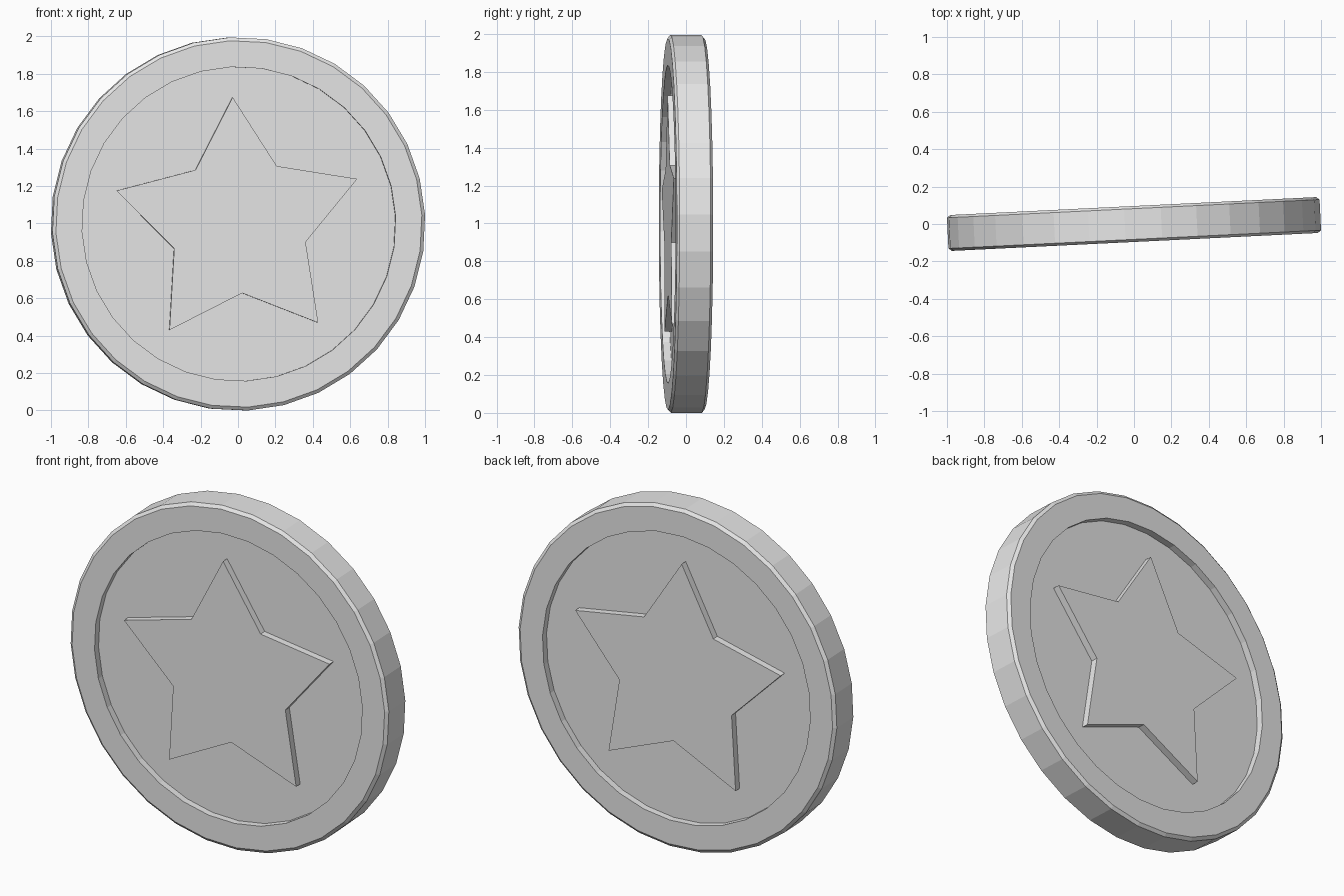
import bpy, bmesh, math
from mathutils import Matrix

if "Cube" in bpy.data.objects:
    bpy.data.objects.remove(bpy.data.objects["Cube"])

SIDES = 32
SPIN = math.radians(2.8)     # roll about the coin's own axis
YAW = math.radians(2.8)      # turn about the vertical
HALF = 0.096                 # half thickness
R = 0.9985
CENTRE_Z = R * math.cos(SPIN)

grey = bpy.data.materials.new("light grey")
grey.diffuse_color = (0.8, 0.8, 0.8, 1)
grey.use_nodes = True
grey.node_tree.nodes["Principled BSDF"].inputs["Base Color"].default_value = grey.diffuse_color


def ring(bm, radii, y):
    """Loop of vertices around the coin axis; radii repeat the pattern."""
    n = len(radii)
    out = []
    for i, r in enumerate(radii):
        a = math.pi / 2 + SPIN + 2 * math.pi * i / n
        out.append(bm.verts.new((r * math.cos(a), y, r * math.sin(a))))
    return out


def loft(name, sections):
    """Skin successive (radii, y) rings and cap both ends."""
    bm = bmesh.new()
    rings = [ring(bm, radii, y) for radii, y in sections]
    for a, b in zip(rings, rings[1:]):
        for i in range(len(a)):
            j = (i + 1) % len(a)
            bm.faces.new((a[i], a[j], b[j], b[i]))
    bm.faces.new(rings[0])
    bm.faces.new(rings[-1])
    bmesh.ops.recalc_face_normals(bm, faces=bm.faces)
    bm.transform(Matrix.Translation((0, 0, CENTRE_Z)) @ Matrix.Rotation(YAW, 4, 'Z'))
    me = bpy.data.meshes.new(name)
    bm.to_mesh(me)
    bm.free()
    me.materials.append(grey)
    ob = bpy.data.objects.new(name, me)
    bpy.context.collection.objects.link(ob)
    return ob


# Coin body: recessed floor, raised rim and chamfered edge, mirrored front to back
half_profile = [(0.84, -HALF + 0.04), (0.84, -HALF), (R - 0.018, -HALF), (R, -HALF + 0.014)]
profile = half_profile + [(r, -y) for r, y in reversed(half_profile)]
loft("coin_body", [([r] * SIDES, y) for r, y in profile])

# Raised star, flush with the rim on both faces
star = [0.678, 0.37] * 5
loft("star", [(star, -HALF), (star, HALF)])
